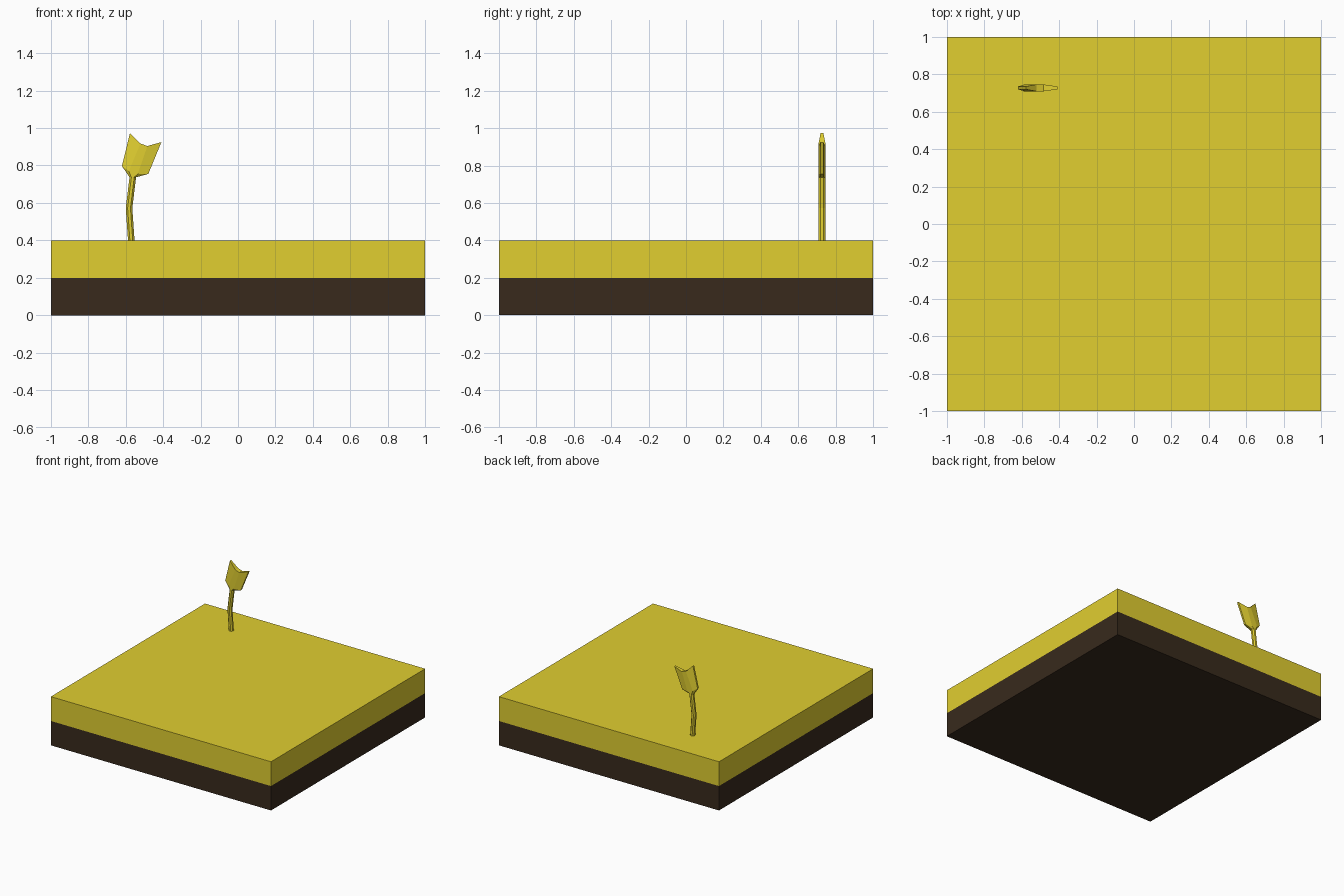
import bpy, bmesh

if "Cube" in bpy.data.objects:
    bpy.data.objects.remove(bpy.data.objects["Cube"])


def material(name, rgb):
    m = bpy.data.materials.new(name)
    m.diffuse_color = (*rgb, 1)
    m.use_nodes = True
    m.node_tree.nodes["Principled BSDF"].inputs["Base Color"].default_value = m.diffuse_color
    return m


SAND = material("sand_yellow", (0.75, 0.62, 0.03))
SOIL = material("dark_soil", (0.04, 0.023, 0.012))


def slab(name, z0, z1, mat):
    bpy.ops.mesh.primitive_cube_add(size=1, location=(0, 0, (z0 + z1) / 2))
    o = bpy.context.object
    o.name = name
    o.scale = (2, 2, z1 - z0)
    bpy.ops.object.transform_apply(location=False, rotation=False, scale=True)
    o.data.materials.append(mat)


def loft(name, sections, y, mat):
    """Octagonal loft: each section holds four (x, z) points, left to right."""
    bm = bmesh.new()
    depth = (0.0077, 0.0185, 0.0185, 0.0077)
    rings = []
    for s in sections:
        front = [bm.verts.new((x, y - d, z)) for (x, z), d in zip(s, depth)]
        back = [bm.verts.new((x, y + d, z)) for (x, z), d in zip(s, depth)]
        rings.append(front + back[::-1])
    for a, b in zip(rings, rings[1:]):
        for i in range(8):
            j = (i + 1) % 8
            bm.faces.new((a[i], a[j], b[j], b[i]))
    # End caps as strips, so the top can fold into a notch
    for r in (rings[0], rings[-1]):
        for i in range(3):
            bm.faces.new((r[i], r[i + 1], r[6 - i], r[7 - i]))
    bmesh.ops.recalc_face_normals(bm, faces=bm.faces)
    mesh = bpy.data.meshes.new(name)
    bm.to_mesh(mesh)
    bm.free()
    o = bpy.data.objects.new(name, mesh)
    bpy.context.collection.objects.link(o)
    mesh.materials.append(mat)


def level(x, z, tilt=0):
    return [(x + d, z + d * tilt) for d in (-0.0175, -0.0075, 0.0075, 0.0175)]


# Ground tile layers
slab("soil_layer", 0, 0.2, SOIL)
slab("sand_layer", 0.2, 0.4, SAND)

# Sprout: bent stem flaring into a notched, forked head
loft("sprout", [
    level(-0.57, 0.4),
    level(-0.582, 0.572),
    level(-0.562, 0.737),
    [(-0.62, 0.797), (-0.583, 0.77), (-0.535, 0.756), (-0.479, 0.755)],
    [(-0.577, 0.973), (-0.521, 0.917), (-0.484, 0.904), (-0.409, 0.925)],
], 0.727, SAND)
